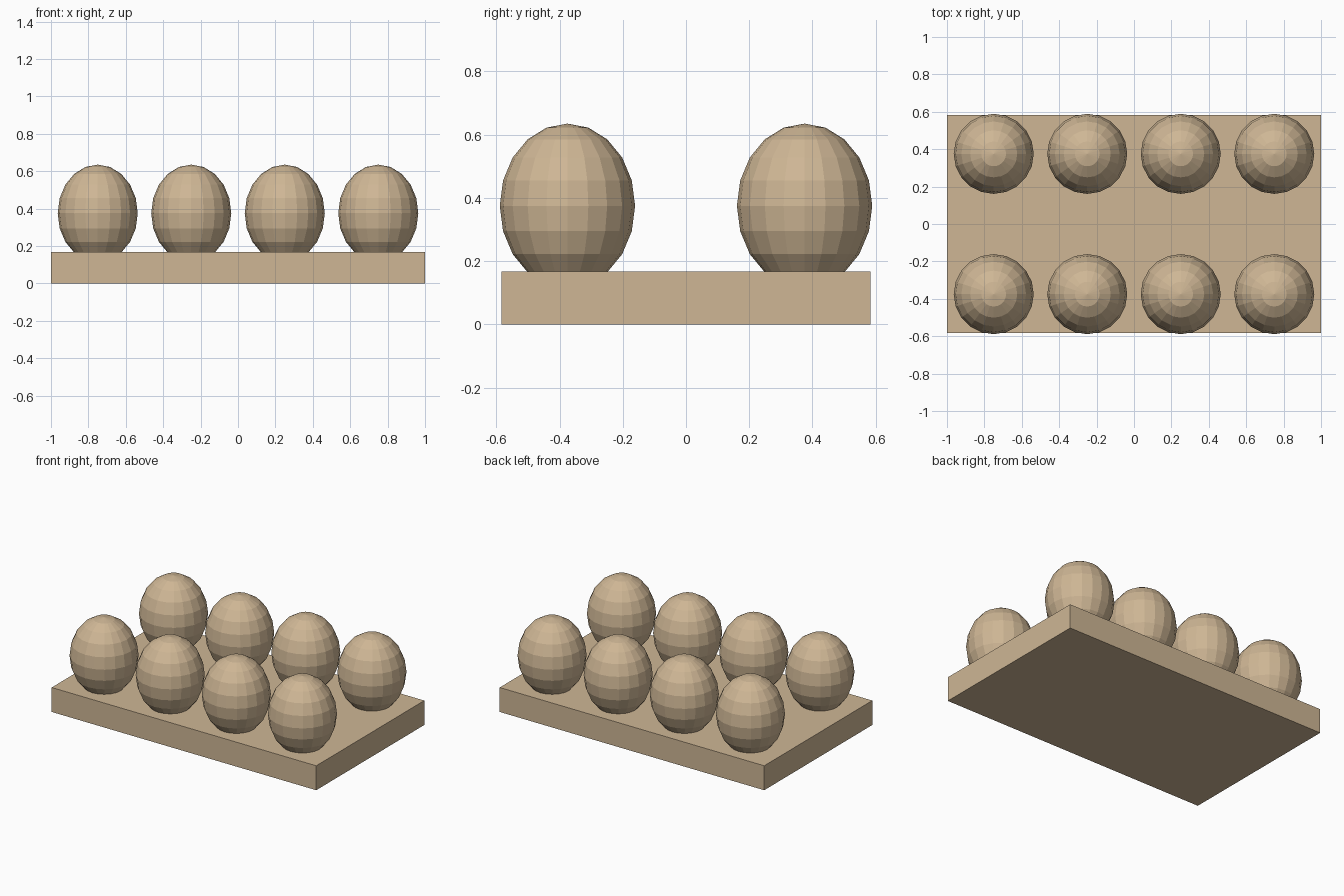
import bpy

if "Cube" in bpy.data.objects:
    bpy.data.objects.remove(bpy.data.objects["Cube"])

tan = bpy.data.materials.new("tan")
tan.diffuse_color = (0.62, 0.47, 0.30, 1)
tan.use_nodes = True
tan.node_tree.nodes["Principled BSDF"].inputs["Base Color"].default_value = tan.diffuse_color

# Flat rectangular tray
bpy.ops.mesh.primitive_cube_add(size=1, location=(0, 0, 0.0835))
tray = bpy.context.object
tray.name = "tray"
tray.scale = (2.0, 1.167, 0.167)
tray.data.materials.append(tan)


def add_egg(x, y, index):
    """Faceted upright ellipsoid sunk slightly into the tray."""
    bpy.ops.mesh.primitive_uv_sphere_add(
        segments=20, ring_count=10, radius=1, location=(x, y, 0.375))
    egg = bpy.context.object
    egg.name = f"egg_{index}"
    egg.scale = (0.214, 0.214, 0.26)
    egg.data.materials.append(tan)


# Two rows of four eggs
positions = [(x, y) for y in (-0.375, 0.375) for x in (-0.75, -0.25, 0.25, 0.75)]
for i, (x, y) in enumerate(positions, 1):
    add_egg(x, y, i)
